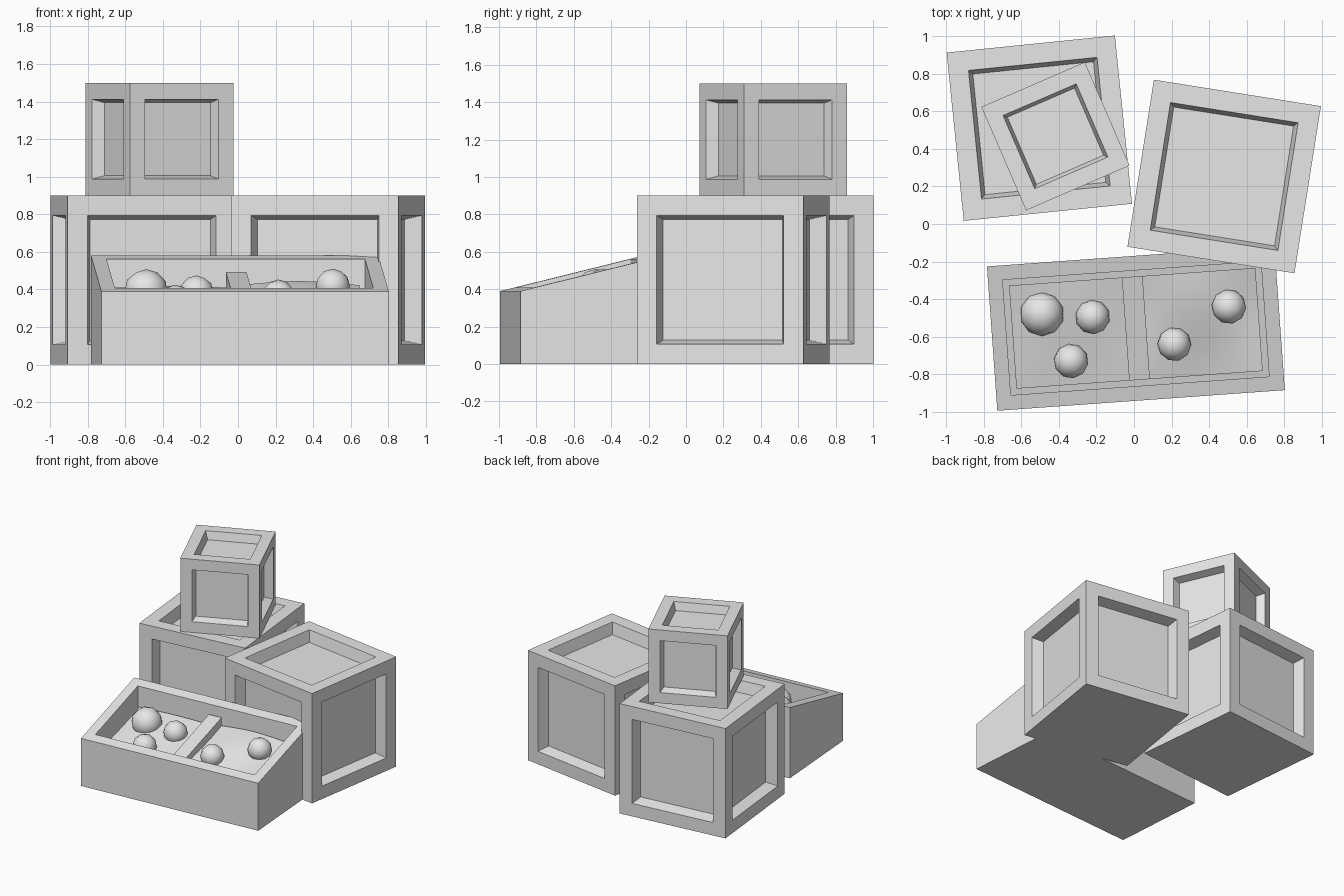
import bpy, bmesh, math
from mathutils import Matrix, Vector

if "Cube" in bpy.data.objects:
    bpy.data.objects.remove(bpy.data.objects["Cube"], do_unlink=True)

# One plain grey for everything
GREY = (0.8, 0.8, 0.8, 1.0)
mat = bpy.data.materials.new("plain_grey")
mat.use_nodes = True
mat.diffuse_color = GREY
mat.node_tree.nodes["Principled BSDF"].inputs["Base Color"].default_value = GREY


def finish(bm, name, matrix, smooth=False):
    """Turn a bmesh into a named, placed object."""
    mesh = bpy.data.meshes.new(name)
    for f in bm.faces:
        f.smooth = smooth
    bm.to_mesh(mesh)
    bm.free()
    mesh.materials.append(mat)
    obj = bpy.data.objects.new(name, mesh)
    obj.matrix_world = matrix
    bpy.context.collection.objects.link(obj)
    return obj


def place(x, y, z, degrees):
    return Matrix.Translation((x, y, z)) @ Matrix.Rotation(math.radians(degrees), 4, "Z")


def box(size, base):
    """Box standing on the given base height."""
    bm = bmesh.new()
    bmesh.ops.create_cube(bm, size=1)
    bmesh.ops.scale(bm, vec=size, verts=bm.verts)
    bmesh.ops.translate(bm, vec=(0, 0, base + size[2] / 2), verts=bm.verts)
    return bm


# Crates with a tapered recess on every face but the bottom
def crate(name, size, border, taper, depth, matrix):
    bm = box((size, size, size), 0)
    bm.normal_update()
    panels = [f for f in bm.faces if f.normal.z > -0.5]
    bmesh.ops.inset_individual(bm, faces=panels, thickness=border)
    bmesh.ops.inset_individual(bm, faces=panels, thickness=taper, depth=-depth)
    finish(bm, name, matrix)


crate("left_crate", 0.9, 0.15, 0.03, 0.09, place(-0.504, 0.51, 0, 5.8))
crate("right_crate", 0.9, 0.15, 0.03, 0.09, place(0.48, 0.253, 0, -9))
crate("top_crate", 0.6, 0.124, 0.025, 0.065, place(-0.418, 0.467, 0.9, 23.4))

# Sloping display bin
LENGTH, WIDTH, WALL, RIM, SLOPE = 1.534, 0.77, 0.11, 0.485, 0.247
bin_place = place(0.01, -0.555, 0, 4.1)


def slant(bm):
    """Tilt everything above the ground along the slope of the rim."""
    for v in bm.verts:
        if v.co.z > 0.01:
            v.co.z += SLOPE * v.co.y


bm = box((LENGTH, WIDTH, RIM), 0)
bm.normal_update()
top = [f for f in bm.faces if f.normal.z > 0.5]
bmesh.ops.inset_individual(bm, faces=top, thickness=WALL)
hole = bmesh.ops.extrude_discrete_faces(bm, faces=top)["faces"][0]
bmesh.ops.translate(bm, vec=(0, 0, -0.2), verts=hole.verts)
slant(bm)
finish(bm, "display_bin", bin_place)

# Divider between the two bays
bm = box((WALL, WIDTH - 2 * WALL, 0.14), RIM - 0.2)
slant(bm)
finish(bm, "bin_divider", bin_place)

# Gently uneven fill in each bay
bay = LENGTH / 2 - WALL
for name, side, drop, bump in (("left_fill", 1, 0.12, 0.02), ("right_fill", -1, 0.14, 0.008)):
    bm = bmesh.new()
    bmesh.ops.create_grid(bm, x_segments=8, y_segments=8, size=0.5)
    for v in bm.verts:
        wave = math.cos(v.co.x * 5) * math.sin(v.co.y * 4 + 0.5)
        v.co.z = RIM - drop + bump * wave
        v.co.x = v.co.x * bay + side * bay / 2
        v.co.y *= WIDTH - 2 * WALL
    slant(bm)
    finish(bm, name, bin_place, smooth=True)

# Round goods half sunk in the fill
goods = [(-0.49, -0.48, 0.39, 0.118), (-0.22, -0.495, 0.383, 0.092),
         (-0.335, -0.73, 0.333, 0.092), (0.505, -0.44, 0.418, 0.092),
         (0.215, -0.64, 0.363, 0.09)]
for i, (x, y, z, r) in enumerate(goods):
    bm = bmesh.new()
    bmesh.ops.create_icosphere(bm, subdivisions=2, radius=r)
    finish(bm, f"round_good_{i + 1}", place(x, y, z, 40 * i), smooth=True)
